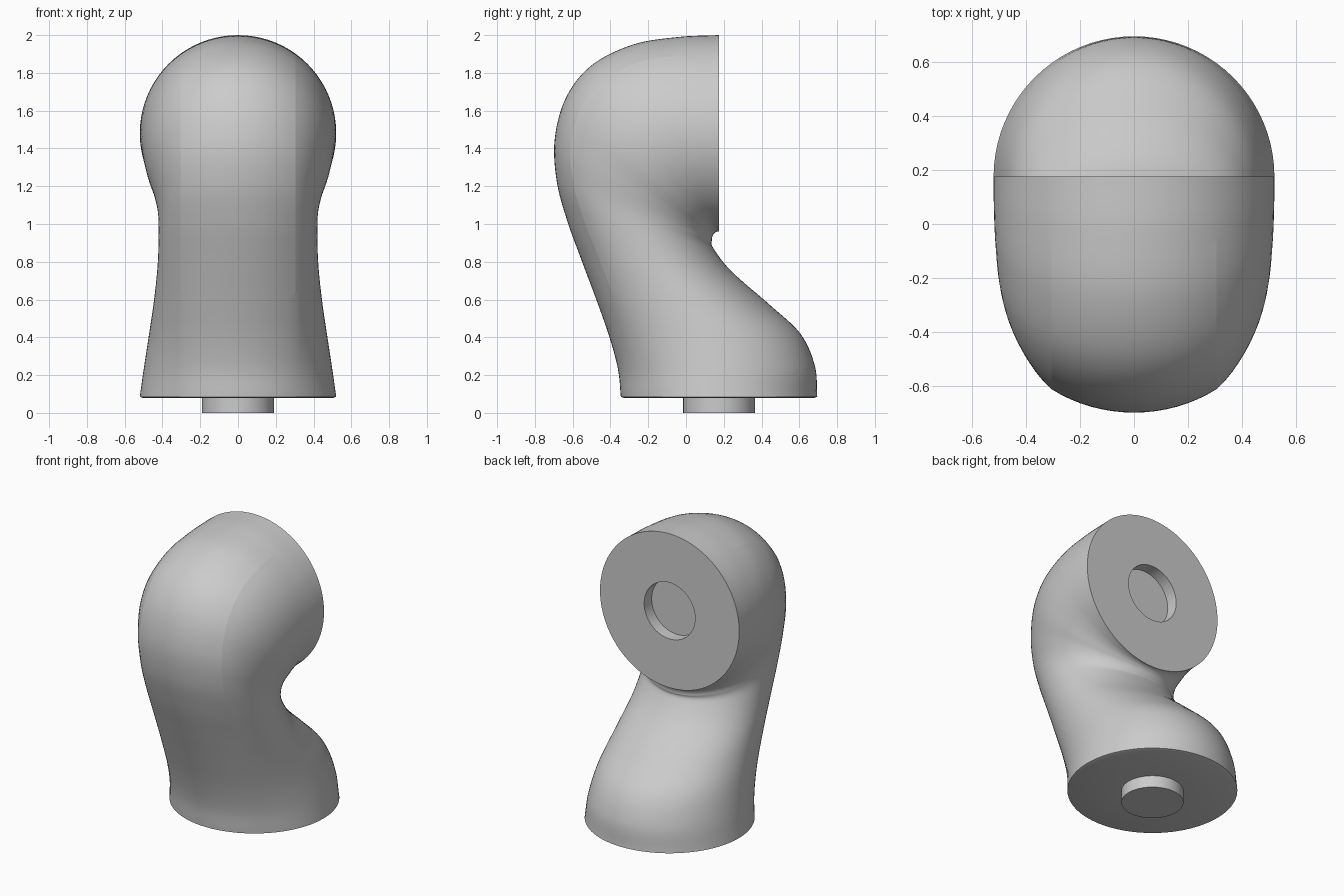
import bpy, bmesh
from math import sin, cos, pi, radians
from mathutils import Vector

if "Cube" in bpy.data.objects:
    bpy.data.objects.remove(bpy.data.objects["Cube"])

N = 80                   # points around each section
R = 0.52                 # radius of both end discs
PEG = 0.19               # radius of peg and socket
CY, CZ = 0.175, 1.48     # base centre y, top disc centre z
A = radians(36)          # crease angle, lands on a section point
STEPS = 8

# Side profile stations: outer y, outer z, inner y, inner z, half width
STATIONS = [
    (-0.345, 0.085, 0.695, 0.085, 0.52),
    (-0.36, 0.23, 0.682, 0.25, 0.498),
    (-0.405, 0.40, 0.605, 0.42, 0.472),
    (-0.475, 0.60, 0.44, 0.575, 0.446),
    (-0.55, 0.80, 0.24, 0.75, 0.426),
    (-0.63, 1.02, 0.143, 0.875, 0.42),
    (-0.685, 1.23, 0.137, 0.915, 0.425),
    (-0.695, 1.45, 0.14, 0.935, 0.45),
    (-0.635, 1.67, 0.145, 0.945, 0.483),
    (-0.50, 1.84, 0.152, 0.953, 0.503),
    (-0.28, 1.95, 0.16, 0.958, 0.514),
    (-0.04, 1.99, 0.168, 0.96, 0.519),
    (0.175, 2.0, 0.175, 0.96, 0.52),
]


def spline(pts, steps):
    """Smooth interpolation through all stations."""
    v = [Vector(p) for p in pts]
    v = [2 * v[0] - v[1]] + v + [2 * v[-1] - v[-2]]
    out = []
    for i in range(1, len(v) - 2):
        a, b, c, d = v[i - 1:i + 3]
        for k in range(steps):
            t = k / steps
            out.append(0.5 * (2 * b + (c - a) * t + (2 * a - 5 * b + 4 * c - d) * t * t
                              + (3 * b - a - 3 * c + d) * t ** 3))
    out.append(v[-2])
    return out


def section(st):
    """Round outer strip of constant radius, elliptical flanks and inner side."""
    oy, oz, iy, iz, w = st
    axis = Vector((0, iy - oy, iz - oz))
    d = axis.length / 2
    axis.normalize()
    ring = []
    for k in range(N):
        th = 2 * pi * k / N
        s = 1 if th <= pi else -1
        th = min(th, 2 * pi - th)
        if th <= A:
            x, dep = R * sin(th), R * (1 - cos(th))
        elif th <= pi / 2:
            x0, d0 = R * sin(A), R * (1 - cos(A))
            x = x0 + (w - x0) * (sin(th) - sin(A)) / (1 - sin(A))
            dep = d0 + (d - d0) * (cos(A) - cos(th)) / cos(A)
        else:
            x, dep = w * sin(th), d * (1 - cos(th))
        ring.append(Vector((s * x, oy, oz)) + axis * dep)
    return ring


def disc(center, r, axis):
    return section((center[0] - r * axis[0], center[1] - r * axis[1],
                    center[0] + r * axis[0], center[1] + r * axis[1], r))


def circle(center, r, axis):
    c = Vector((0, *center))
    u = Vector((0, *axis))
    return [c - u * r * cos(2 * pi * k / N) + Vector((r * sin(2 * pi * k / N), 0, 0))
            for k in range(N)]


# Peg, chamfered base, curved body, top disc and socket as one skin
UP, FLAT = (0, 1), (1, 0)
rings = [circle((CY, 0), PEG, FLAT), circle((CY, 0.08), PEG, FLAT),
         circle((CY, 0.08), 0.505, FLAT)]
first = len(rings)
rings += [section(s) for s in spline(STATIONS, STEPS)]
last = len(rings) - 1
DOWN = (0, -1)           # outer point of the top section is its highest
rings += [circle((CY, CZ), PEG, DOWN), circle((CY - 0.08, CZ), PEG, DOWN)]

bm = bmesh.new()
loops = [[bm.verts.new(p) for p in ring] for ring in rings]
for a, b in zip(loops, loops[1:]):
    for k in range(N):
        j = (k + 1) % N
        bm.faces.new((a[k], a[j], b[j], b[k]))
bm.faces.new(loops[0])
bm.faces.new(loops[-1])
bmesh.ops.recalc_face_normals(bm, faces=bm.faces)
mesh = bpy.data.meshes.new("curved_connector")
bm.to_mesh(mesh)
bm.free()
body = bpy.data.objects.new("curved_connector", mesh)
bpy.context.collection.objects.link(body)
bpy.context.view_layer.objects.active = body
body.select_set(True)
bpy.ops.object.shade_smooth_by_angle(angle=radians(30))

# Soft crease lines bordering the outer strip, fading out at the ends
c = round(A / (2 * pi) * N)
for e in mesh.edges:
    (r0, k0), (r1, k1) = (divmod(v, N) for v in e.vertices)
    if k0 == k1 and k0 in (c, N - c) and min(r0, r1) > first + 24 and max(r0, r1) < last - 8:
        e.use_edge_sharp = True
